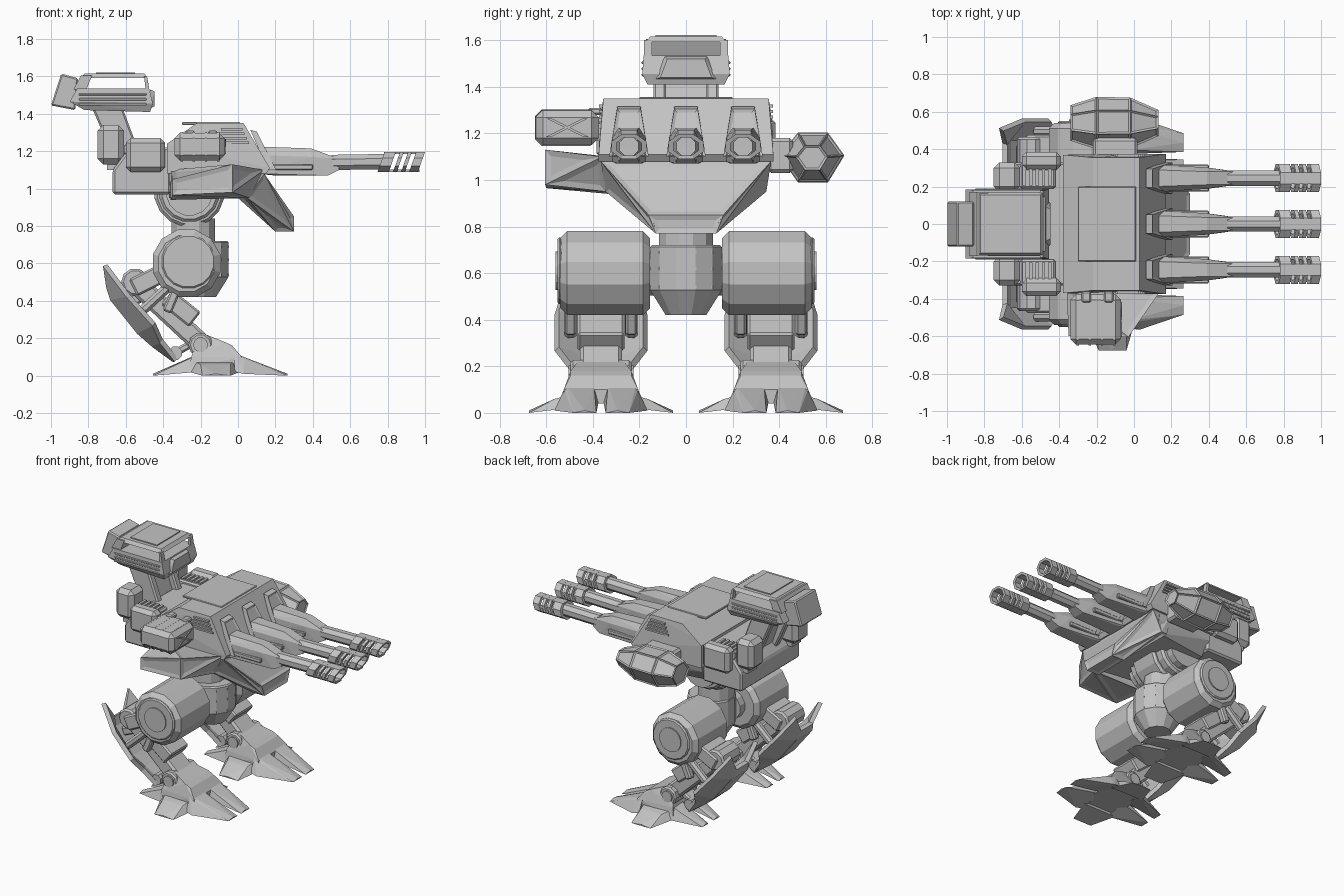
import bpy, bmesh, math
from mathutils import Vector, Matrix

if "Cube" in bpy.data.objects:
    bpy.data.objects.remove(bpy.data.objects["Cube"])

GREY = bpy.data.materials.new("plain grey")
GREY.diffuse_color = (0.55, 0.55, 0.55, 1)
GREY.use_nodes = True
GREY.node_tree.nodes["Principled BSDF"].inputs["Base Color"].default_value = GREY.diffuse_color


def finish(bm, name, mirror=False):
    bmesh.ops.recalc_face_normals(bm, faces=bm.faces)
    me = bpy.data.meshes.new(name)
    bm.to_mesh(me)
    bm.free()
    me.materials.append(GREY)
    ob = bpy.data.objects.new(name, me)
    bpy.context.collection.objects.link(ob)
    if mirror:  # geometry is in world space, so this mirrors across y = 0
        m = ob.modifiers.new("mirror", 'MIRROR')
        m.use_axis = (False, True, False)
    return ob


def hull(name, pts, inset=0, mirror=False):
    """Convex solid round the points, large faces optionally sunk as panels."""
    bm = bmesh.new()
    for p in pts:
        bm.verts.new(p)
    r = bmesh.ops.convex_hull(bm, input=bm.verts)
    junk = [g for g in r['geom_interior'] if isinstance(g, bmesh.types.BMVert)]
    bmesh.ops.delete(bm, geom=junk, context='VERTS')
    bmesh.ops.dissolve_limit(bm, angle_limit=0.03, verts=bm.verts, edges=bm.edges)
    bmesh.ops.recalc_face_normals(bm, faces=bm.faces)
    if inset:
        big = [f for f in bm.faces if f.calc_area() > 0.006]
        bmesh.ops.inset_individual(bm, faces=big, thickness=inset, depth=-0.007, use_even_offset=True)
    return finish(bm, name, mirror)


def sym(pts):
    return [(x, s * y, z) for x, y, z in pts for s in (1, -1)]


def prism(name, prof, y0, y1, bevel=0, mirror=False):
    """Side profile of (x, z) points pushed from y0 to y1."""
    bm = bmesh.new()
    f = bm.faces.new([bm.verts.new((x, y0, z)) for x, z in prof])
    r = bmesh.ops.extrude_face_region(bm, geom=[f])
    vs = [g for g in r['geom'] if isinstance(g, bmesh.types.BMVert)]
    bmesh.ops.translate(bm, verts=vs, vec=(0, y1 - y0, 0))
    bmesh.ops.recalc_face_normals(bm, faces=bm.faces)
    if bevel:
        bmesh.ops.bevel(bm, geom=bm.edges[:], offset=bevel, segments=1, affect='EDGES')
    return finish(bm, name, mirror)


def box(name, x0, x1, y0, y1, z0, z1, bevel=0, mirror=False):
    return prism(name, [(x0, z0), (x1, z0), (x1, z1), (x0, z1)], y0, y1, bevel, mirror)


def beam(name, a, b, thick, y0, y1, bevel=0.01):
    """Mirrored bar between two (x, z) points."""
    a, b = Vector(a), Vector(b)
    d = (b - a).normalized()
    n = Vector((-d.y, d.x)) * thick / 2
    return prism(name, [a - n, b - n, b + n, a + n], y0, y1, bevel, True)


def tube(name, a, b, r, n=12, r2=None, bevel=0, mirror=False):
    a, b = Vector(a), Vector(b)
    bm = bmesh.new()
    bmesh.ops.create_cone(bm, cap_ends=True, segments=n, radius1=r, radius2=r if r2 is None else r2,
                          depth=(b - a).length)
    if bevel:
        rim = [e for e in bm.edges if any(len(f.verts) > 4 for f in e.link_faces)]
        bmesh.ops.bevel(bm, geom=rim, offset=bevel, segments=1, affect='EDGES')
    rot = (b - a).to_track_quat('Z', 'Y').to_matrix().to_4x4()
    bm.transform(Matrix.Translation((a + b) / 2) @ rot @ Matrix.Rotation(math.pi / n, 4, 'Z'))
    return finish(bm, name, mirror)


def slanted_ring(name, x0, x1, yc, zc):
    """Hollow octagonal collar with raked ends."""
    bm = bmesh.new()
    loops = []
    for x, k in ((x0, 1), (x1, 1), (x1, 0.72), (x0, 0.72)):
        ring = []
        for i in range(8):
            a = math.pi / 8 + i * math.pi / 4
            y, z = 0.081 * k * math.cos(a), 0.058 * k * math.sin(a)
            ring.append(bm.verts.new((x + z * 0.35, yc + y, zc + z)))
        loops.append(ring)
    for j in range(4):
        p, q = loops[j], loops[(j + 1) % 4]
        for i in range(8):
            k = (i + 1) % 8
            bm.faces.new((p[i], p[k], q[k], q[i]))
    return finish(bm, name)


# Upper hull, roof plate and side grills
hull("upper_hull", sym([(-.38, .37, 1.08), (-.38, .37, 1.24), (-.31, .365, 1.285), (-.22, .355, 1.35),
                        (.03, .355, 1.35), (.17, .375, 1.11), (.15, .375, 1.08)]))
box("roof_plate", -.3, .01, -.2, .2, 1.34, 1.356, .004)
for i in range(4):
    z = 1.24 + i * .024
    box("side_grill", -.12 + i * .01, .06 - i * .012, .355, .374, z, z + .012, 0, True)
# Lower hull tapering underneath, swept beak and the single side wing
hull("lower_hull", sym([(-.37, .355, 1.1), (.08, .36, 1.1), (-.37, .34, 1.04), (.08, .355, 1.02),
                        (-.37, .26, .95), (.06, .32, .95)]))
hull("beak", sym([(-.02, .37, 1.11), (.14, .365, 1.08), (.05, .345, .95), (.3, .16, .85), (.3, .13, .77),
                  (.2, .13, .77), (0, .34, .95)]), .022)
hull("side_wing", [(-.36, -.33, 1.1), (-.36, -.33, .94), (.14, -.36, 1.1), (.06, -.345, .95),
                   (-.35, -.6, 1.05), (-.35, -.6, .965), (-.03, -.605, 1.13), (-.03, -.605, .98)], .025)

# Rear body, vents, side boxes and back pods
prism("rear_body", [(-.67, .97), (-.36, .97), (-.36, 1.22), (-.58, 1.22), (-.67, 1.1)], -.33, .33, .012)
box("vent_block", -.61, -.42, .19, .33, 1.18, 1.24, .01, True)
for i in range(5):
    x = -.595 + i * .034
    box("vent_slat", x, x + .018, .205, .315, 1.235, 1.25, 0, True)
box("side_box", -.6, -.39, .29, .385, 1.09, 1.27, .025, True)
box("back_pod", -.75, -.61, .17, .33, 1.13, 1.34, .03, True)
box("back_pod_bracket", -.7, -.55, .2, .3, 1.1, 1.2, 0, True)

# Neck and sensor head with an open window band
prism("neck_arm", [(-.78, 1.43), (-.62, 1.44), (-.53, 1.2), (-.5, 1.08), (-.62, 1.08), (-.68, 1.2)],
      .085, .14, .01, True)
prism("neck_core", [(-.72, 1.43), (-.65, 1.43), (-.56, 1.15), (-.62, 1.15)], -.09, .09)
hull("head_lower", sym([(-.82, .16, 1.42), (-.47, .165, 1.41), (-.9, .185, 1.465), (-.455, .188, 1.455),
                        (-.86, .182, 1.535), (-.475, .182, 1.535)]))
hull("head_roof", sym([(-.84, .172, 1.592), (-.483, .172, 1.592), (-.82, .155, 1.615), (-.5, .155, 1.615)]))
box("roof_hatch", -.76, -.55, -.13, .13, 1.61, 1.622)
prism("head_back", [(-.88, 1.53), (-.81, 1.53), (-.78, 1.605), (-.84, 1.605)], -.172, .172)
prism("head_pillar", [(-.494, 1.53), (-.474, 1.53), (-.486, 1.6), (-.502, 1.6)], .145, .18, 0, True)
for i in range(3):
    z = 1.445 + i * .026
    box("head_band", -.85, -.49, .165, .19, z, z + .013, .003, True)
prism("head_rear_pack", [(-.945, 1.615), (-.855, 1.59), (-.87, 1.42), (-1, 1.445)], -.12, .12, .008)
hull("head_chin", sym([(-.47, .09, 1.53), (-.47, .14, 1.43), (-.447, .08, 1.52), (-.447, .11, 1.44)]))

# Three guns: housing, body, barrel and slotted muzzle
for y in (-.245, 0, .245):
    hull("gun_housing", [(a, y + s * w, z) for s in (1, -1) for a, w, z in
                         ((.065, .05, 1.315), (.1, .05, 1.305), (.16, .085, 1.1), (.205, .085, 1.1))], .013)
    hull("gun_body", [(a, y + s * w, z) for s in (1, -1) for a, w, z in
                      ((.1, .075, 1.08), (.1, .075, 1.18), (.1, .045, 1.225), (.39, .035, 1.215), (.39, .057, 1.17),
                       (.54, .035, 1.16), (.54, .035, 1.1), (.48, .045, 1.07), (.2, .055, 1.07))])
    box("gun_rail", .14, .4, y - .072, y + .072, 1.1, 1.13, .005)
    tube("gun_barrel", (.5, y, 1.14), (.8, y, 1.145), .044, 8)
    for x0, x1 in ((.765, .825), (.848, .868), (.891, .911), (.934, .981)):
        slanted_ring("muzzle_ring", x0, x1, y, 1.143)
    for s in (1, -1):
        z = 1.143 + s * .047
        box("muzzle_rail", .78, .97, y - .03, y + .03, z - .006, z + .006)
    tube("muzzle_plug", (.77, y, 1.143), (.8, y, 1.143), .045, 8)

# Missile box with ribs and crossed front
box("missile_box", -.34, -.07, -.645, -.375, 1.15, 1.298, .03)
for i in range(4):
    x = -.325 + i * .065
    box("missile_rib", x, x + .048, -.649, -.38, 1.146, 1.302, .03)
for s in (1, -1):
    hull("missile_cross", [(x, -.51 + t * .08 + d, 1.225 + s * t * .04) for x in (-.075, -.063)
                           for t in (1, -1) for d in (-.012, .012)])
box("missile_mount", -.3, -.1, -.4, -.34, 1.17, 1.27)
for x in (-.28, -.16):
    box("missile_hinge", x, x + .05, -.42, -.36, 1.28, 1.31, .008)

# Faceted pod on the other flank
hull("side_pod", [(x, .54 + k * a, 1.095 + k * b) for x, k in ((-.34, .68), (-.2, 1), (-.02, .97), (.13, .5))
                  for a, b in ((-.14, .01), (-.06, .108), (.07, .108), (.14, .01), (.07, -.105), (-.06, -.105))], .01)
box("pod_mount", -.22, .02, .35, .46, 1.03, 1.18, .015)

# Waist discs and rounded pelvis
tube("waist_disc", (-.26, -.11, .985), (-.26, .11, .985), .19, 16, bevel=.015)
tube("waist_disc_outer", (-.26, -.17, .985), (-.26, .17, .985), .165, 16, bevel=.015)
tube("waist_core", (-.26, -.22, .98), (-.26, .22, .98), .125, 16)
tube("waist_neck", (-.24, 0, .7), (-.24, 0, .84), .12, 12)
tube("pelvis", (-.205, 0, .52), (-.205, 0, .72), .16, 12, bevel=.008)
tube("pelvis_base", (-.205, 0, .42), (-.205, 0, .525), .09, 12, r2=.158)
for a in range(-75, 76, 30):
    for z in (.54, .62, .69):
        x, y = -.205 + .155 * math.cos(math.radians(a)), .155 * math.sin(math.radians(a))
        box("pelvis_rivet", x - .006, x + .006, y - .006, y + .006, z - .006, z + .006)

# Legs, mirrored
C = .365
tube("hip_axle", (-.26, .1, .6), (-.26, .2, .6), .1, 12, mirror=True)
tube("thigh_drum", (-.275, .155, .6), (-.275, .54, .6), .187, 12, bevel=.03, mirror=True)
tube("thigh_hub", (-.265, .53, .61), (-.265, .552, .61), .145, 16, bevel=.008, mirror=True)
tube("thigh_hub_cap", (-.265, .54, .61), (-.265, .56, .61), .085, 16, mirror=True)
beam("knee_link", (-.38, .56), (-.56, .47), .1, C - .11, C + .11)
tube("knee_joint", (-.55, C - .1, .5), (-.55, C + .1, .5), .075, 10, bevel=.012, mirror=True)
beam("shin", (-.53, .48), (-.18, .155), .11, C - .09, C + .09, .015)
beam("shin_guard", (-.38, .42), (-.23, .3), .1, C - .1, C + .1)
for dy in (-.13, .13):
    tube("leg_piston", (-.28, C + dy, .56), (-.52, C + dy, .34), .028, 8, mirror=True)
    beam("thigh_strut", (-.33, .46), (-.38, .34), .05, C + dy - .025, C + dy + .025)
tube("ankle", (-.2, C - .13, .165), (-.2, C + .13, .165), .065, 10, bevel=.01, mirror=True)
tube("ankle_cap", (-.2, C - .14, .165), (-.2, C + .14, .165), .04, 10, mirror=True)
tube("shield_pivot", (-.335, C - .08, .12), (-.335, C + .08, .12), .038, 8, mirror=True)
beam("shield_strut", (-.34, .12), (-.25, .17), .04, C - .05, C + .05)
beam("shield_brace", (-.62, .38), (-.5, .43), .06, C - .06, C + .06)

# Calf shield: bent sheet with raised horns
bm = bmesh.new()
rows = []
for x, z, w, fwd, horn in ((-.69, .47, .14, 0, .12), (-.67, .41, .19, .08, .02), (-.53, .235, .19, .08, .04),
                           (-.45, .165, .12, .04, .02), (-.34, .085, .08, .01, 0)):
    rows.append([bm.verts.new((x + (fwd if abs(k) == 1 else 0) - (.02 if horn > .1 and abs(k) == 1 else 0),
                               C + k * w, z + (horn if abs(k) == 1 else 0))) for k in (-1, -.45, .45, 1)])
for p, q in zip(rows, rows[1:]):
    for i in range(3):
        bm.faces.new((p[i], p[i + 1], q[i + 1], q[i]))
ob = finish(bm, "calf_shield", True)
sol = ob.modifiers.new("thickness", 'SOLIDIFY')
sol.thickness, sol.offset = .03, 0

# Feet: core plus paired front, rear and side blades, hollow underneath
hull("foot_core", [(x, C + s * y, z) for s in (1, -1) for x, y, z in
                   ((-.26, .15, .04), (.02, .16, .04), (-.25, .14, .1), (.02, .16, .1), (-.22, .1, .19),
                    (-.17, .1, .22), (-.07, .13, .18), (-.03, .13, .16))], 0, True)
for s in (1, -1):
    hull("front_toe", [(x, C + s * y, z) for x, y, z in
                       ((-.02, .01, .05), (-.02, .195, .02), (-.02, .03, .12), (-.02, .15, .12), (.035, .03, .09),
                        (.035, .155, .09), (.03, .2, .01), (.265, .02, 0), (.265, .12, 0), (.265, .07, .01))], 0, True)
    hull("rear_toe", [(x, C + s * y, z) for x, y, z in
                      ((-.22, .015, .05), (-.22, .17, .02), (-.25, .03, .1), (-.25, .13, .095), (-.455, .03, 0),
                       (-.455, .1, 0), (-.455, .06, .01))], 0, True)
    hull("side_toe", [(x, C + s * y, z) for x, y, z in
                      ((-.26, .14, .02), (.01, .14, .02), (-.22, .15, .07), (-.03, .16, .07), (-.2, .2, .06),
                       (-.04, .2, .06), (-.19, .31, 0), (-.04, .31, 0), (-.12, .31, .01))], 0, True)
